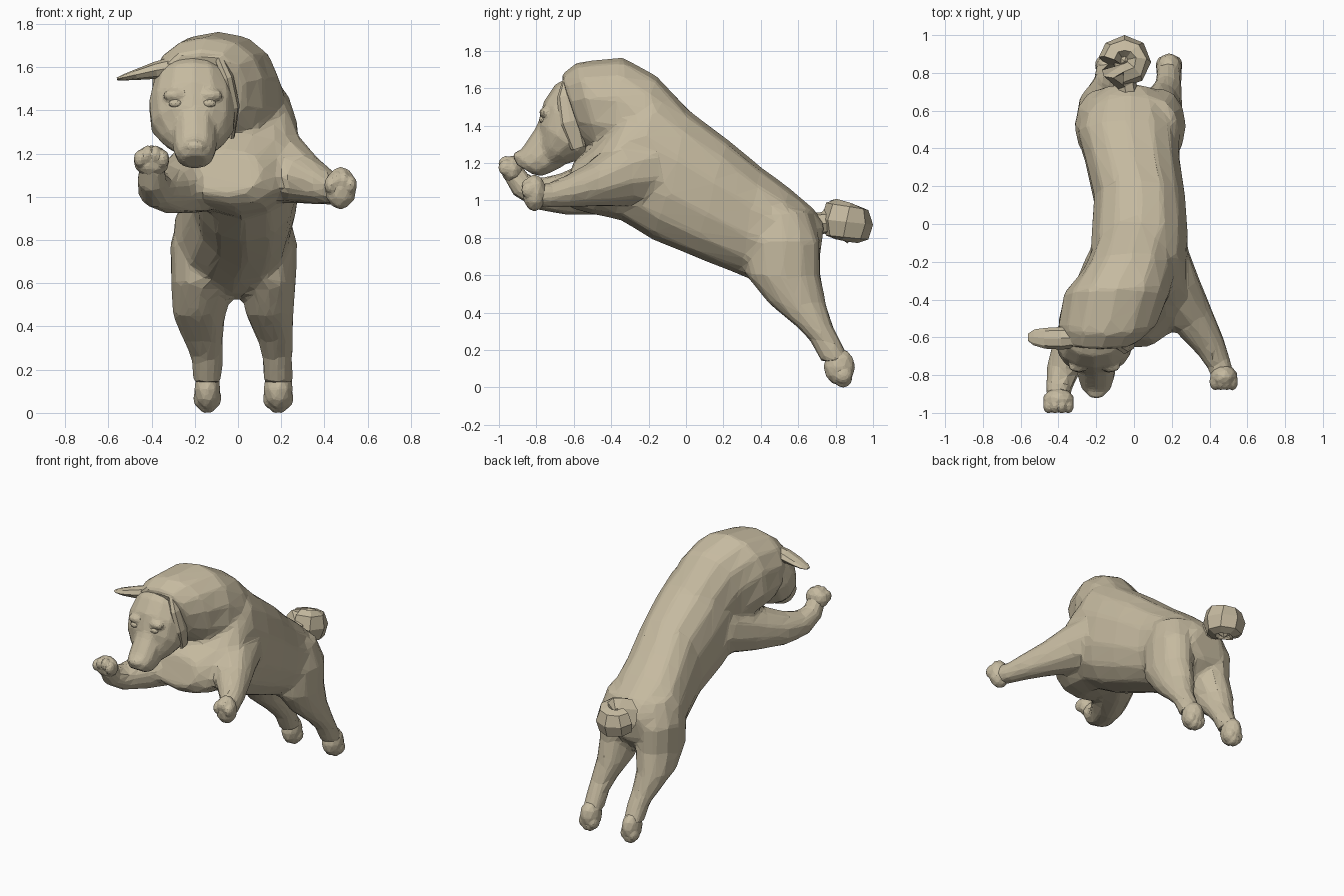
import bpy, bmesh, math
from mathutils import Vector, Matrix

X, Y, Z = Vector((1, 0, 0)), Vector((0, 1, 0)), Vector((0, 0, 1))
coat = bpy.data.materials.new("coat")
coat.diffuse_color = (.56, .49, .35, 1)


def finish(name, bm):
    bmesh.ops.recalc_face_normals(bm, faces=bm.faces)
    me = bpy.data.meshes.new(name)
    bm.to_mesh(me)
    bm.free()
    me.materials.append(coat)
    ob = bpy.data.objects.new(name, me)
    bpy.context.collection.objects.link(ob)
    return ob


def merge(ob, ratio, voxel=.018, relax=6):
    """Fuse overlapping parts into one skin, then facet it."""
    m = ob.modifiers.new("fuse", 'REMESH')
    m.mode, m.voxel_size = 'VOXEL', voxel
    m = ob.modifiers.new("relax", 'SMOOTH')
    m.factor, m.iterations = .5, relax
    m = ob.modifiers.new("facets", 'DECIMATE')
    m.ratio = ratio
    bpy.context.view_layer.objects.active = ob
    for name in ("fuse", "relax", "facets"):
        bpy.ops.object.modifier_apply(modifier=name)
    for p in ob.data.polygons:
        p.use_smooth = False
        p.material_index = 0
    if not ob.data.materials:
        ob.data.materials.append(coat)


def skin(bm, rings, n=12, power=1.0):
    """Loft rings of (centre, half-axis u, half-axis v) and cap both ends."""
    def sp(v):
        return math.copysign(abs(v) ** power, v)
    loops = []
    for c, u, v in rings:
        loops.append([bm.verts.new(c + u * sp(math.cos(2 * math.pi * i / n))
                                   + v * sp(math.sin(2 * math.pi * i / n))) for i in range(n)])
    for a, b in zip(loops, loops[1:]):
        for i in range(n):
            j = (i + 1) % n
            bm.faces.new((a[i], a[j], b[j], b[i]))
    bm.faces.new(loops[0][::-1])
    bm.faces.new(loops[-1])


def profile(bm, rows, n=14, power=.88):
    """Rows: top y, top z, bottom y, bottom z, centre x, half width."""
    rings = []
    for ty, tz, by, bz, cx, hw in rows:
        t, b = Vector((cx, ty, tz)), Vector((cx, by, bz))
        rings.append(((t + b) / 2, (t - b) / 2, X * hw))
    skin(bm, rings, n, power)


def tube(bm, pts, ref, n=10):
    """Points: x, y, z, radius, optional second radius along ref."""
    cs = [Vector(p[:3]) for p in pts]
    rings = []
    for i, p in enumerate(pts):
        t = (cs[min(i + 1, len(cs) - 1)] - cs[max(i - 1, 0)]).normalized()
        u = t.cross(ref).normalized()
        rings.append((cs[i], u * p[3], t.cross(u) * p[-1]))
    skin(bm, rings, n)


def blob(bm, c, r, sub=2):
    m = Matrix.Translation(c) @ Matrix.Diagonal((*r, 1))
    bmesh.ops.create_icosphere(bm, subdivisions=sub, radius=1, matrix=m)


# torso and chest
bm = bmesh.new()
profile(bm, [(.74, .88, .71, .66, -.03, .12), (.68, .96, .56, .52, -.03, .23),
             (.55, 1.07, .41, .55, -.03, .275), (.40, 1.18, .29, .60, -.01, .255),
             (.22, 1.33, .04, .70, .03, .245), (.02, 1.48, -.18, .79, .03, .26),
             (-.14, 1.60, -.36, .90, .02, .26), (-.30, 1.50, -.50, .925, .0, .28),
             (-.46, 1.33, -.62, .96, -.03, .25), (-.60, 1.21, -.66, 1.01, -.06, .17)])
# arched neck
profile(bm, [(.02, 1.48, -.30, .98, .02, .23), (-.16, 1.67, -.36, 1.05, -.02, .25),
             (-.34, 1.765, -.40, 1.17, -.09, .285), (-.58, 1.74, -.46, 1.22, -.14, .265),
             (-.67, 1.67, -.54, 1.28, -.18, .21)])
# front legs
tube(bm, [(-.08, -.28, 1.14, .21), (-.22, -.48, 1.07, .155), (-.32, -.64, 1.035, .118),
          (-.38, -.78, 1.035, .09), (-.40, -.88, 1.08, .07), (-.40, -.93, 1.16, .06)], X)
tube(bm, [(.10, -.22, 1.16, .22), (.21, -.37, 1.13, .165), (.31, -.50, 1.08, .118),
          (.40, -.64, 1.045, .085), (.45, -.74, 1.025, .066), (.47, -.81, 1.03, .066)], X)
# hind legs: centre x, centre y, z, half x, half y
legs = [[(-.13, .50, .95, .13, .16), (-.17, .52, .78, .145, .20), (-.16, .52, .60, .15, .20),
         (-.18, .595, .45, .122, .155), (-.16, .685, .33, .09, .10), (-.142, .745, .25, .074, .08),
         (-.142, .80, .14, .066, .08)],
        [(.11, .50, .95, .12, .16), (.14, .52, .78, .135, .20), (.14, .52, .60, .128, .20),
         (.147, .595, .45, .11, .155), (.175, .685, .33, .082, .10), (.182, .745, .25, .07, .08),
         (.186, .80, .14, .068, .08)]]
for rows in legs:
    skin(bm, [(Vector(r[:3]), X * r[3], Y * r[4]) for r in rows], 12)
merge(finish("dog_body", bm), .05)

# head: skull and cheeks, separate narrower muzzle, brows, nose
bm = bmesh.new()
profile(bm, [(-.63, 1.655, -.45, 1.58, -.21, .12), (-.70, 1.62, -.42, 1.44, -.21, .18),
             (-.76, 1.53, -.47, 1.32, -.21, .205), (-.79, 1.42, -.53, 1.23, -.21, .195),
             (-.79, 1.33, -.62, 1.20, -.205, .15), (-.79, 1.28, -.70, 1.18, -.20, .10)], 14, .95)
profile(bm, [(-.76, 1.48, -.58, 1.26, -.205, .10), (-.81, 1.38, -.66, 1.18, -.20, .105),
             (-.87, 1.29, -.72, 1.15, -.20, .10), (-.91, 1.245, -.77, 1.13, -.20, .085),
             (-.91, 1.195, -.82, 1.14, -.20, .055)], 12, .9)
blob(bm, (-.20, -.895, 1.235), (.05, .03, .03))
for s in (-1, 1):
    blob(bm, (-.21 + s * .085, -.755, 1.47), (.055, .03, .03))
merge(finish("head", bm), .12, .011, 3)

# eyes
for side, s in (("right", -1), ("left", 1)):
    bm = bmesh.new()
    blob(bm, (-.212 + s * .078, -.768, 1.432), (.032, .018, .02))
    finish("eye_" + side, bm)

# one ear flung out, one folded down on the neck
bm = bmesh.new()
tube(bm, [(-.29, -.60, 1.60, .05, .05), (-.38, -.605, 1.585, .04, .06),
          (-.47, -.605, 1.565, .025, .055), (-.53, -.60, 1.552, .014, .042),
          (-.56, -.60, 1.545, .006, .02)], Y, 8)
finish("ear_right", bm)
bm = bmesh.new()
tube(bm, [(-.09, -.63, 1.64, .03, .025), (-.05, -.64, 1.55, .05, .03),
          (-.02, -.62, 1.42, .055, .028), (-.03, -.575, 1.28, .04, .015)], X, 8)
finish("ear_left", bm)

# paws: centre, size, offset of the toe row, toe radius, toe spacing
paws = [("front_paw_right", (-.40, -.93, 1.165), (.085, .06, .075), (0, -.03, .03), .04, .035),
        ("front_paw_left", (.475, -.81, 1.04), (.075, .065, .10), (0, -.025, .035), .042, .03),
        ("hind_paw_right", (-.142, .82, .11), (.062, .085, .10), (0, .02, -.062), .045, .021),
        ("hind_paw_left", (.186, .82, .11), (.07, .085, .10), (0, .02, -.062), .045, .025)]
for name, c, size, off, r, gap in paws:
    bm = bmesh.new()
    blob(bm, c, size)
    for k in (-1.5, -.5, .5, 1.5):
        arc = .02 if abs(k) > 1 else 0
        p = Vector(c) + Vector(off) + Vector((k * gap, 0, -math.copysign(arc, off[2])))
        blob(bm, p, (r * .75, r * 1.1, r * 1.1))
    merge(finish(name, bm), .16, .008, 1)

# curled tail
bm = bmesh.new()
pts = [(-.03, .66, .87, .06), (-.04, .74, .88, .055, .06)]
for i in range(8):
    a = math.radians(-140 + 46 * i)
    pts.append((-.05 + .075 * math.cos(a), .862 + .072 * math.sin(a),
                .885 - .015 * math.sin(a), .066, .115 - .003 * i))
tube(bm, pts, Z, 7)
blob(bm, (-.05, .862, .86), (.07, .07, .09), 1)
finish("tail", bm)
